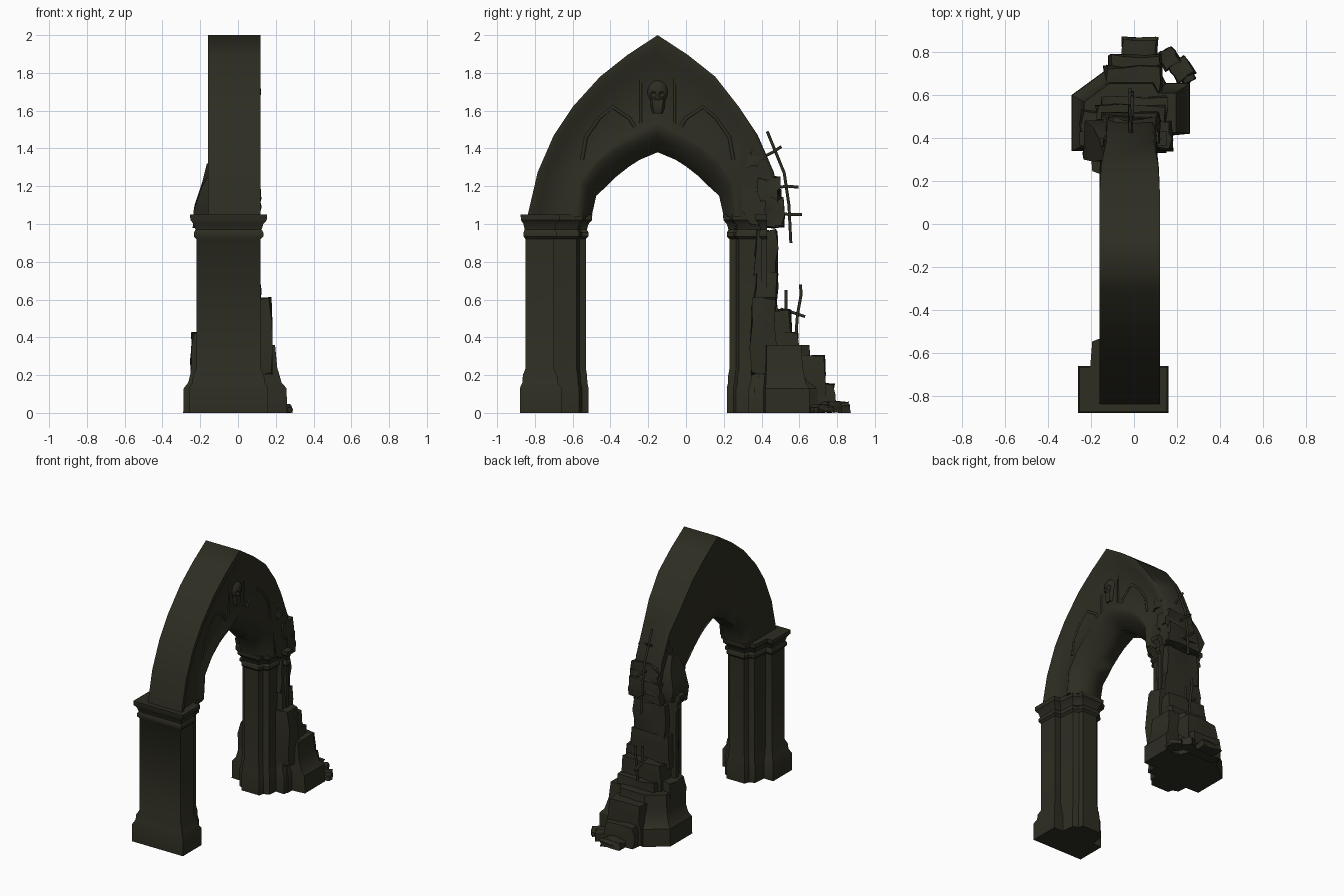
import bpy, bmesh, math, random
from mathutils import Vector, Matrix

if "Cube" in bpy.data.objects:
    bpy.data.objects.remove(bpy.data.objects["Cube"])

random.seed(4)
MID = -0.15      # arch centre line in y
XC = -0.05       # pier centre line in x

stone = bpy.data.materials.new("dark_olive_stone")
stone.diffuse_color = (0.027, 0.026, 0.016, 1)
stone.use_nodes = True
stone.node_tree.nodes["Principled BSDF"].inputs["Base Color"].default_value = stone.diffuse_color


def finish(name, bm, angle=35):
    bmesh.ops.recalc_face_normals(bm, faces=bm.faces)
    me = bpy.data.meshes.new(name)
    bm.to_mesh(me)
    bm.free()
    me.materials.append(stone)
    for p in me.polygons:
        p.use_smooth = True
    me.set_sharp_from_angle(angle=math.radians(angle))
    ob = bpy.data.objects.new(name, me)
    bpy.context.collection.objects.link(ob)
    return ob


def loft(name, rings, angle=35):
    """Skin closed rings of equal length and cap both ends."""
    bm = bmesh.new()
    vs = [[bm.verts.new(p) for p in r] for r in rings]
    n = len(rings[0])
    for a, b in zip(vs, vs[1:]):
        for i in range(n):
            j = (i + 1) % n
            bm.faces.new((a[i], a[j], b[j], b[i]))
    bm.faces.new(vs[0])
    bm.faces.new(vs[-1])
    return finish(name, bm, angle)


def chunk(name, lo, hi, jitter=0.012, turn=0.0, taper=0.95):
    """A roughly broken block between two corners."""
    bm = bmesh.new()
    bmesh.ops.create_cube(bm, size=1)
    bmesh.ops.subdivide_edges(bm, edges=bm.edges[:], cuts=2, use_grid_fill=True)
    lo, hi = Vector(lo), Vector(hi)
    c, s = (lo + hi) / 2, hi - lo
    rot = Matrix.Rotation(turn, 3, 'Z')
    for v in bm.verts:
        k = taper if v.co.z > 0.4 else 1
        p = Vector((v.co.x * s.x * k, v.co.y * s.y * k, v.co.z * s.z))
        p = rot @ p + c
        p += Vector([random.uniform(-jitter, jitter * 0.3) * (1 if d > 0 else -1) for d in v.co])
        p.z = max(p.z, 0)
        v.co = p
    return finish(name, bm, 40)


def tube(name, pts, r):
    cu = bpy.data.curves.new(name, 'CURVE')
    cu.dimensions = '3D'
    cu.bevel_depth, cu.bevel_resolution, cu.use_fill_caps = r, 1, True
    sp = cu.splines.new('POLY')
    sp.points.add(len(pts) - 1)
    for q, p in zip(sp.points, pts):
        q.co = (*p, 1)
    cu.materials.append(stone)
    ob = bpy.data.objects.new(name, cu)
    bpy.context.collection.objects.link(ob)
    bpy.ops.object.select_all(action='DESELECT')
    ob.select_set(True)
    bpy.context.view_layer.objects.active = ob
    bpy.ops.object.convert(target='MESH')


# Piers: stepped plan lofted through a base-to-capital profile
def plan(o, z, far=False, limit=9):
    k = 1.0 if z > 0.9 else 0.35         # the capital flares fully on the inside too
    half = [(0.17 + o, -0.85 - 0.75 * o), (0.17 + o, -0.70 + o),
            (0.12 + o * k, -0.70 + o), (0.11 + o * k, -0.58 + k * o),
            (0.07 + o * k, -0.565 + k * o), (0.06 + o * k, -0.53 + k * o)]
    ring = [(XC + d, y) for d, y in half] + [(XC - d, y) for d, y in reversed(half)]
    return [(x, min(2 * MID - y, limit) if far else y, z) for x, y in ring]


BASE = [(0, 0.04), (0.13, 0.04), (0.16, 0.022), (0.2, 0.018), (0.235, 0)]
CAPITAL = [(0.92, 0), (0.935, 0.014), (0.955, 0.014), (0.97, 0.005), (1.0, 0.014),
           (1.02, 0.032), (1.05, 0.034), (1.05, 0.01)]
loft("whole_pier", [plan(o, z) for z, o in BASE + CAPITAL])
loft("broken_pier", [plan(o, z, True, 0.43) for z, o in BASE + CAPITAL])

# Pointed arch: outer edge, front inner edge and soffit, as distance from centre and height
OUT = [(0.69, 1.04), (0.635, 1.275), (0.55, 1.47), (0.45, 1.62), (0.305, 1.78), (0.16, 1.895), (0, 2.0)]
EDGE = [(0.41, 1.04), (0.395, 1.215), (0.315, 1.32), (0.225, 1.39), (0.155, 1.425), (0.095, 1.45), (0, 1.5)]
SOFFIT = [(0.35, 1.04), (0.325, 1.15), (0.27, 1.2), (0.22, 1.25), (0.15, 1.305), (0.095, 1.34), (0, 1.38)]


def arch_ring(i, side):
    o, m, s = Vector(OUT[i]), Vector(EDGE[i]), Vector(SOFFIT[i])
    worn = 0.0
    if side > 0 and i < 4:               # weathered outer edge of the ruined half
        o.x -= 0.02
        worn = (0.03, 0.035, 0.03, 0.008)[i]
    pts = [(-0.16 + worn, o), (0.12 - worn, o), (0.12 - worn * 0.5, o.lerp(m, 0.1)), (0.097, o.lerp(m, 0.2)),
           (0.09, o.lerp(m, 0.8)), (0.11, o.lerp(m, 0.92)), (0.11, m), (0.075, m.lerp(s, 0.3)),
           (0.03, s), (-0.12, s), (-0.16, m)]
    return [(x, MID + side * p.x, p.y) for x, p in pts]


n = len(OUT)
loft("pointed_arch", [arch_ring(i, -1) for i in range(n)] + [arch_ring(i, 1) for i in range(n - 2, -1, -1)], 70)

# Tracery ribs on the face, mirrored about the centre
for name, s in (("left_tracery", -1), ("right_tracery", 1)):
    tube(name, [(0.088, MID + s * u, z) for u, z in
                ((0.10, 1.48), (0.15, 1.56), (0.24, 1.62), (0.31, 1.56), (0.38, 1.46), (0.40, 1.34))], 0.011)
    tube(name + "_panel_side", [(0.09, MID + s * 0.09, z) for z in (1.47, 1.77)], 0.008)


# Skull relief with hollow eyes
def blob(bm, centre, size):
    m = Matrix.Translation(centre) @ Matrix.Diagonal((*size, 1))
    bmesh.ops.create_uvsphere(bm, u_segments=20, v_segments=14, radius=1, matrix=m)


bm = bmesh.new()
blob(bm, (0.082, MID, 1.7), (0.04, 0.056, 0.062))
skull = finish("skull", bm, 60)
loft("skull_jaw", [[(0.08, MID - w, z), (x, MID - w * 0.6, z), (x, MID + w * 0.6, z), (0.08, MID + w, z)]
                   for z, w, x in ((1.585, 0.03, 0.105), (1.61, 0.04, 0.114), (1.64, 0.045, 0.112), (1.67, 0.05, 0.108))], 50)
bm = bmesh.new()
for y in (-0.023, 0.023):
    blob(bm, (0.122, MID + y, 1.685), (0.018, 0.016, 0.016))
holes = finish("eye_cutter", bm)
holes.hide_render = True
holes.hide_set(True)
mod = skull.modifiers.new("eyes", 'BOOLEAN')
mod.object, mod.operation = holes, 'DIFFERENCE'

# Broken springer hanging over the ruined pier
loft("broken_springer", [
    [(-0.13, 0.30, 1.30), (-0.165, 0.40, 1.32), (0.085, 0.41, 1.32), (0.085, 0.30, 1.30)],
    [(-0.19, 0.29, 1.20), (-0.19, 0.45, 1.22), (0.10, 0.46, 1.20), (0.09, 0.30, 1.20)],
    [(-0.235, 0.30, 1.07), (-0.23, 0.48, 1.10), (0.115, 0.50, 1.07), (0.10, 0.30, 1.07)],
    [(-0.24, 0.33, 0.98), (-0.2, 0.46, 1.0), (0.10, 0.49, 0.98), (0.10, 0.34, 1.0)]], 40)
for i, (lo, hi) in enumerate((
        ((-0.15, 0.42, 0.98), (0.12, 0.52, 1.14)), ((-0.12, 0.38, 1.12), (0.12, 0.50, 1.25)),
        ((-0.14, 0.32, 1.30), (0.105, 0.41, 1.42)))):
    chunk("broken_arch_stone_%d" % i, lo, hi, 0.02)

# Rubble core of the ruined pier, stepping down outwards
for i, (lo, hi) in enumerate((
        ((-0.17, 0.36, 0.72), (0.11, 0.485, 0.97)), ((-0.20, 0.36, 0.5), (0.12, 0.49, 0.75)),
        ((0.0, 0.34, 0.2), (0.18, 0.48, 0.61)), ((-0.25, 0.35, 0.2), (-0.05, 0.53, 0.43)),
        ((-0.18, 0.40, 0.2), (0.15, 0.56, 0.55)), ((-0.16, 0.40, 0.2), (0.16, 0.60, 0.43)),
        ((-0.14, 0.5, 0.02), (0.13, 0.74, 0.31)), ((-0.12, 0.6, 0.0), (0.13, 0.79, 0.16)),
        ((-0.06, 0.7, 0), (0.11, 0.87, 0.06)))):
    chunk("rubble_core_%d" % i, lo, hi, 0.014)

FOOT = [(-0.29, 0.34), (-0.29, 0.60), (-0.14, 0.71), (0.12, 0.71), (0.15, 0.655),
        (0.26, 0.655), (0.26, 0.42), (0.16, 0.41), (0.15, 0.33)]
loft("ruined_pier_foot", [[(-0.03 + (x + 0.03) * k, 0.45 + (y - 0.45) * k, z) for x, y in FOOT]
                          for z, k in ((0, 1), (0.13, 0.99), (0.16, 0.9), (0.24, 0.82), (0.36, 0.78))], 30)
for i, (x, y, w, h) in enumerate(((0.22, 0.72, 0.1, 0.045), (0.16, 0.77, 0.09, 0.06), (0.245, 0.69, 0.07, 0.03))):
    chunk("fallen_stone_%d" % i, (x - w / 2, y - w / 2, 0), (x + w / 2, y + w / 2, h), 0.01, 0.5)

# Bent reinforcing bars, as (y, z) paths
BARS = [[(0.43, 1.49), (0.475, 1.38), (0.52, 1.27), (0.545, 1.1), (0.555, 0.9)],
        [(0.40, 1.35), (0.46, 1.38), (0.505, 1.41)], [(0.44, 1.19), (0.54, 1.2), (0.595, 1.195)],
        [(0.46, 1.06), (0.55, 1.05), (0.615, 1.05)], [(0.53, 0.65), (0.53, 0.48)],
        [(0.605, 0.68), (0.61, 0.63), (0.59, 0.52), (0.58, 0.38)], [(0.5, 0.55), (0.57, 0.53), (0.63, 0.51)]]
for i, path in enumerate(BARS):
    tube("reinforcing_bar_%d" % i, [(-0.02 + 0.006 * (i % 3), y, z) for y, z in path], 0.009)
